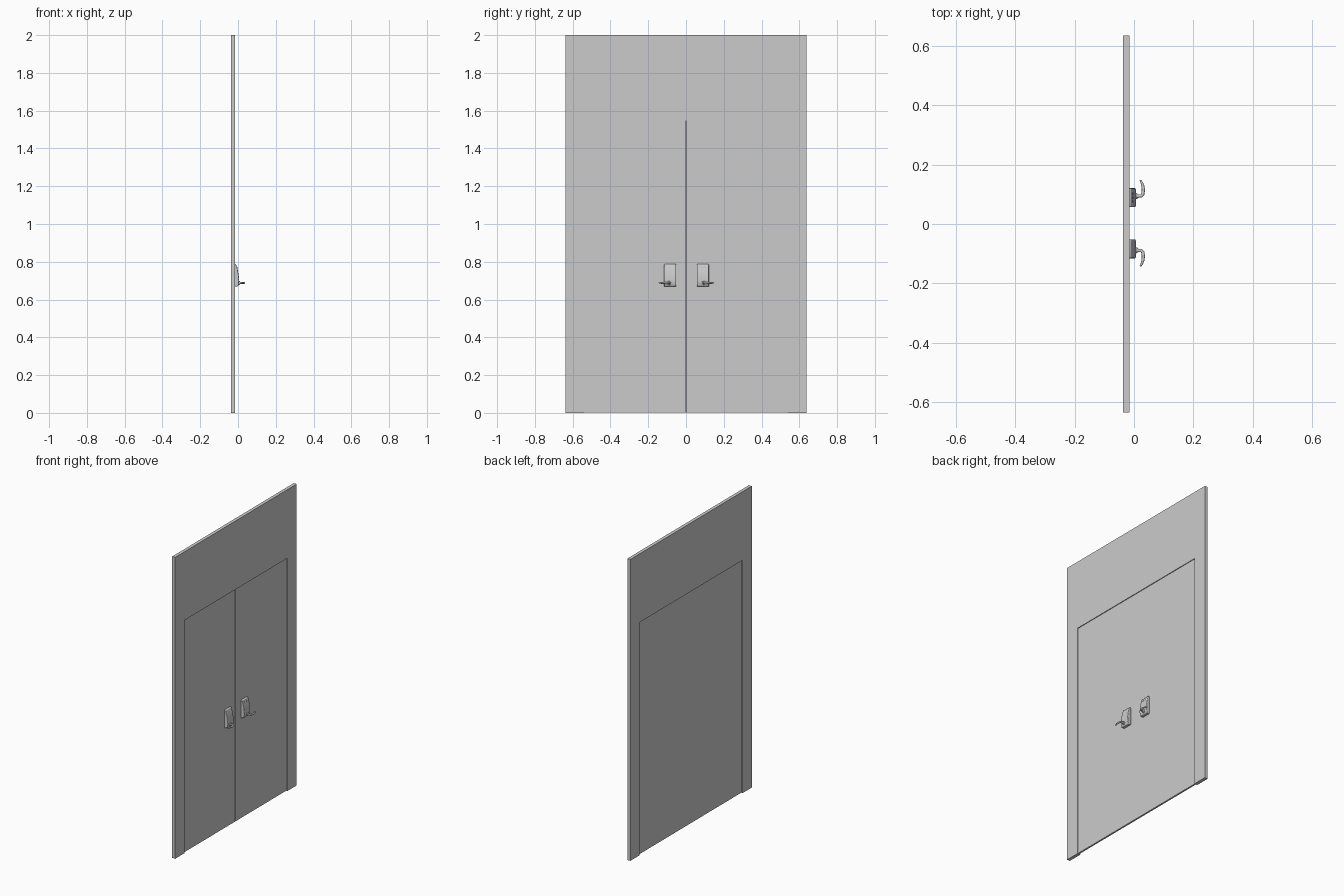
import bpy, bmesh, math
from mathutils import Vector

if "Cube" in bpy.data.objects:
    bpy.data.objects.remove(bpy.data.objects["Cube"])


def finish(name, bm, bevel=0, segs=3, smooth=False):
    bmesh.ops.recalc_face_normals(bm, faces=bm.faces)
    me = bpy.data.meshes.new(name)
    bm.to_mesh(me)
    bm.free()
    ob = bpy.data.objects.new(name, me)
    bpy.context.collection.objects.link(ob)
    if bevel:
        m = ob.modifiers.new("bevel", 'BEVEL')
        m.width, m.segments, m.limit_method = bevel, segs, 'ANGLE'
        m.angle_limit = math.radians(40)
    if smooth:
        bpy.context.view_layer.objects.active = ob
        ob.select_set(True)
        bpy.ops.object.shade_smooth_by_angle(angle=math.radians(40))
        ob.select_set(False)
    return ob


def extrude(name, pts, vec, **kw):
    bm = bmesh.new()
    f = bm.faces.new([bm.verts.new(p) for p in pts])
    r = bmesh.ops.extrude_face_region(bm, geom=[f])
    bmesh.ops.translate(bm, vec=vec,
                        verts=[v for v in r["geom"] if isinstance(v, bmesh.types.BMVert)])
    return finish(name, bm, **kw)


def box(name, x0, x1, y0, y1, z0, z1, **kw):
    return extrude(name, [(x0, y0, z0), (x0, y1, z0), (x0, y1, z1), (x0, y0, z1)],
                   (x1 - x0, 0, 0), **kw)


BACK, FRONT = -0.037, -0.015
W, OPEN, TOP = 0.637, 0.54, 1.545

# Wall surround with doorway
outline = [(-W, 0), (-OPEN, 0), (-OPEN, TOP), (OPEN, TOP),
           (OPEN, 0), (W, 0), (W, 2), (-W, 2)]
extrude("wall_surround", [(BACK, y, z) for y, z in outline], (FRONT - BACK, 0, 0))

# Closed sheet behind the two leaves
box("door_back_sheet", -0.031, -0.028, -OPEN, OPEN, 0.003, TOP)

# Plate side profile (x, z)
profile = [(-0.021, 0.668), (0.000, 0.670), (0.005, 0.682), (0.006, 0.700), (0.004, 0.725),
           (0.000, 0.750), (-0.005, 0.770), (-0.010, 0.787), (-0.021, 0.788)]
# Lever path: distance outward along y, x, radius
path = [(0.000, 0.000, 1.2), (0.000, 0.014, 1.0), (0.001, 0.025, 1.0), (0.007, 0.030, 1.0),
        (0.020, 0.0315, 1.0), (0.034, 0.030, 0.9), (0.046, 0.026, 0.75), (0.054, 0.021, 0.5)]


def lever(name, y, s):
    bm = bmesh.new()
    rings, n = [], 12
    P = [Vector((x, y + s * d, 0.688)) for d, x, r in path]
    for i, p in enumerate(P):
        t = (P[min(i + 1, len(P) - 1)] - P[max(i - 1, 0)]).normalized()
        side = t.cross(Vector((0, 0, 1)))
        r = 0.0055 * path[i][2]
        rings.append([bm.verts.new(p + r * (math.cos(a) * side + math.sin(a) * Vector((0, 0, 1))))
                      for a in (2 * math.pi * k / n for k in range(n))])
    for a, b in zip(rings, rings[1:]):
        for k in range(n):
            bm.faces.new((a[k], a[(k + 1) % n], b[(k + 1) % n], b[k]))
    bm.faces.new(rings[0])
    bm.faces.new(rings[-1])
    finish(name, bm, smooth=True)


# Leaves, lock plates, collars and levers
for side, s, yc in (("left", -1, -0.084), ("right", 1, 0.089)):
    y0, y1 = sorted((s * 0.0015, s * OPEN))
    box(side + "_door_leaf", -0.028, -0.020, y0, y1, 0.003, TOP)
    extrude(side + "_lock_plate", [(x, yc - 0.032, z) for x, z in profile],
            (0, 0.064, 0), bevel=0.004, smooth=True)
    yl = yc + s * 0.005
    bm = bmesh.new()
    bmesh.ops.create_cone(bm, cap_ends=True, segments=24, radius1=0.011, radius2=0.009, depth=0.008)
    for v in bm.verts:
        x, y, z = v.co
        v.co = (0.007 + z, yl + x, 0.688 + y)
    finish(side + "_lever_collar", bm, smooth=True)
    lever(side + "_lever", yl, s)

# Row of small indicator buttons on the right plate
for i in (-1, 0, 1):
    y = 0.089 + i * 0.013
    box("plate_button", -0.010, -0.0035, y - 0.004, y + 0.004, 0.766, 0.773, bevel=0.001, segs=2)
